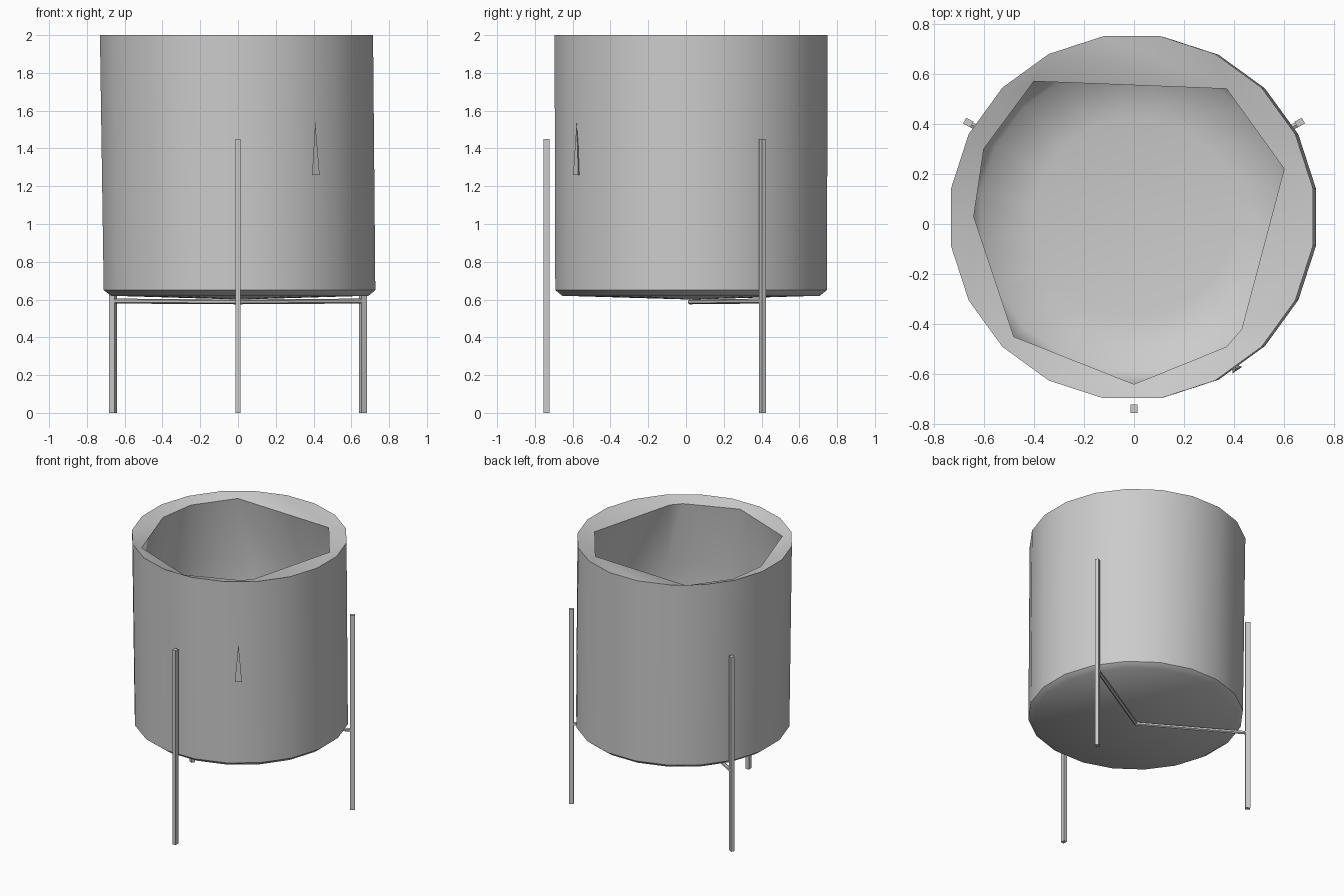
import bpy, bmesh
from math import radians, sin, cos, pi
from mathutils import Vector

cube = bpy.data.objects.get("Cube")
if cube:
    bpy.data.objects.remove(cube, do_unlink=True)

GREY = (0.6, 0.6, 0.6, 1)
grey = bpy.data.materials.new("plain grey")
grey.use_nodes = True
grey.diffuse_color = GREY
grey.node_tree.nodes["Principled BSDF"].inputs["Base Color"].default_value = GREY


def finish(name, bm, angle):
    bmesh.ops.recalc_face_normals(bm, faces=bm.faces)
    mesh = bpy.data.meshes.new(name)
    bm.to_mesh(mesh)
    bm.free()
    obj = bpy.data.objects.new(name, mesh)
    bpy.context.collection.objects.link(obj)
    mesh.materials.append(grey)
    bpy.ops.object.select_all(action='DESELECT')
    obj.select_set(True)
    bpy.context.view_layer.objects.active = obj
    bpy.ops.object.shade_smooth_by_angle(angle=radians(angle))
    return obj


def ring(bm, points, z):
    """Closed loop of edges at one height."""
    verts = [bm.verts.new((x, y, z)) for x, y in points]
    edges = [bm.edges.new((a, b)) for a, b in zip(verts, verts[1:] + verts[:1])]
    return verts, edges


def skin(bm, loops):
    """Join consecutive loops with faces."""
    for (_, a), (_, b) in zip(loops, loops[1:]):
        bmesh.ops.bridge_loops(bm, edges=a + b)


def cap(bm, loop, z):
    """Close a loop with a fan to its middle."""
    verts = loop[0]
    mid = sum((v.co for v in verts), Vector()) / len(verts)
    centre = bm.verts.new((mid.x, mid.y, z))
    for a, b in zip(verts, verts[1:] + verts[:1]):
        bm.faces.new((a, b, centre))


# Pot: faceted round wall, with an irregular lip overhanging the round inside
SIDES = 20
def outline(radius, shift=0):
    turns = [2 * pi * (i + 0.5) / SIDES for i in range(SIDES)]
    return [(shift + radius * cos(t), 0.027 + radius * sin(t)) for t in turns]

opening = [(0.6, 0.22), (0.37, 0.54), (-0.4, 0.57), (-0.6, 0.3), (-0.64, 0.03),
           (-0.48, -0.45), (0, -0.64), (0.37, -0.49), (0.43, -0.42)]

bm = bmesh.new()
base = ring(bm, outline(0.69, 0.01), 0.62)
outer = [base, ring(bm, outline(0.728, 0.008), 0.65), ring(bm, outline(0.732, -0.008), 2)]
lip = ring(bm, opening, 1.97)
inner = [ring(bm, outline(r), z) for r, z in ((0.68, 1.5), (0.68, 0.8), (0.62, 0.7), (0.4, 0.66))]
skin(bm, outer + [lip] + inner)
cap(bm, base, 0.6)
cap(bm, inner[-1], 0.655)
finish("pot", bm, 50)


# Small pointed sliver on the outside of the pot
bm = bmesh.new()
outward = Vector((0.56, -0.83, 0))
side = Vector((0.83, 0.56, 0)) * 0.024
middle = Vector((0, 0.027, 0))
foot = middle + outward * 0.736 + Vector((0, 0, 1.26))
tip = middle + outward * 0.73 + Vector((0, 0, 1.54))
back = foot - outward * 0.03
a, b, c, d = [bm.verts.new(p) for p in (foot - side, foot + side, tip, back)]
for face in ((a, b, c), (b, d, c), (d, a, c), (a, d, b)):
    bm.faces.new(face)
finish("wall_sliver", bm, 20)


def rod(name, start, end, radius, sides):
    start, end = Vector(start), Vector(end)
    axis = end - start
    bm = bmesh.new()
    bmesh.ops.create_cone(bm, cap_ends=True, segments=sides, radius1=radius,
                          radius2=radius, depth=axis.length)
    obj = finish(name, bm, 50)
    obj.rotation_mode = 'QUATERNION'
    obj.rotation_quaternion = axis.to_track_quat('Z', 'Y')
    obj.location = (start + end) / 2


def leg(name, x, y, turn):
    bm = bmesh.new()
    bmesh.ops.create_cube(bm, size=1)
    bmesh.ops.scale(bm, vec=(0.026, 0.033, 1.45), verts=bm.verts)
    obj = finish(name, bm, 50)
    obj.location = (x, y, 0.725)
    obj.rotation_euler.z = turn


# Three upright legs, with bars from the two rear ones to the middle
leg("front_leg", 0, -0.738, 0)
for label, s in (("left", 1), ("right", -1)):
    leg("back_" + label + "_leg", s * 0.662, 0.405, s * radians(120))
    rod(label + "_cross_bar", (s * 0.655, 0.4, 0.592), (0, 0.02, 0.588), 0.013, 6)
